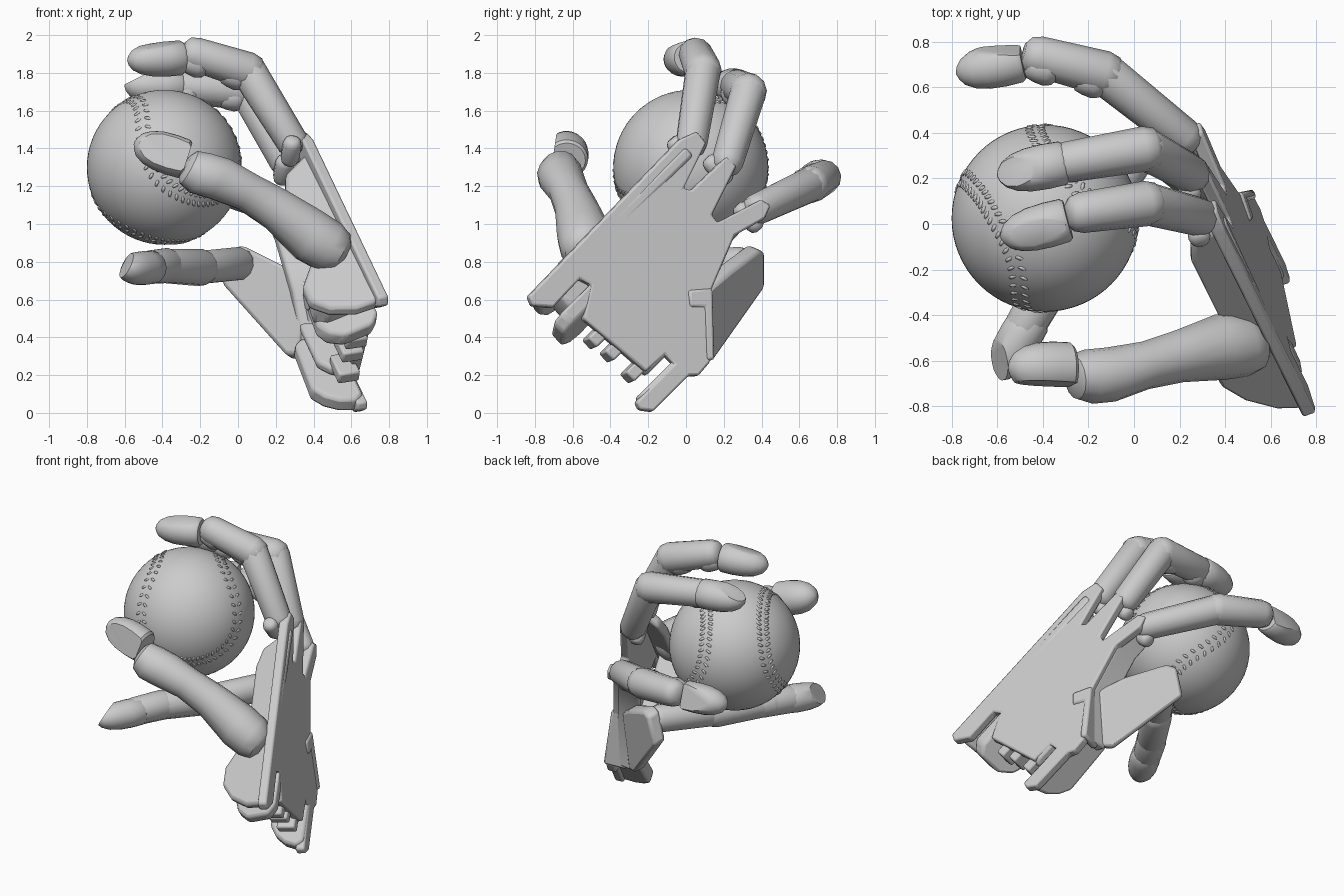
import bpy, bmesh, math
from mathutils import Vector as V, Matrix

cube = bpy.data.objects.get("Cube")
if cube:
    bpy.data.objects.remove(cube, do_unlink=True)

grey = bpy.data.materials.new("plain grey")
grey.use_nodes = True
grey.diffuse_color = (0.6, 0.6, 0.6, 1)
grey.node_tree.nodes["Principled BSDF"].inputs["Base Color"].default_value = (0.6, 0.6, 0.6, 1)

# Palm frame: N points out of the back of the hand, U to the fingers, W across
N = V((1, 0.34, 0.15)).normalized()
U = V((-0.4, 0.86, 0.85)).normalized()
W = U.cross(N).normalized()


def on_palm(y, z, depth=0):
    return V((0.78 - 0.34 * (y + 0.78) - 0.15 * (z - 0.62), y, z)) - N * depth


def finish(name, bm, angle=35, bevel=0, segments=2):
    bmesh.ops.recalc_face_normals(bm, faces=bm.faces)
    mesh = bpy.data.meshes.new(name)
    bm.to_mesh(mesh)
    bm.free()
    mesh.materials.append(grey)
    ob = bpy.data.objects.new(name, mesh)
    bpy.context.collection.objects.link(ob)
    if bevel:
        mod = ob.modifiers.new("rounded edges", "BEVEL")
        mod.width, mod.segments, mod.limit_method = bevel, segments, "ANGLE"
    bpy.ops.object.select_all(action="DESELECT")
    ob.select_set(True)
    bpy.context.view_layer.objects.active = ob
    bpy.ops.object.shade_smooth_by_angle(angle=math.radians(angle))
    return ob


def prism(name, points, offset, bevel=0.015):
    bm = bmesh.new()
    face = bm.faces.new([bm.verts.new(p) for p in points])
    out = bmesh.ops.extrude_face_region(bm, geom=[face])["geom"]
    bmesh.ops.translate(bm, vec=offset, verts=[g for g in out if isinstance(g, bmesh.types.BMVert)])
    return finish(name, bm, bevel=bevel)


def loft(name, rings, flat=1.0, sides=12, cut=None):
    """Round skin through (centre, radius) rings, optionally trimmed by a plane."""
    bm, loops = bmesh.new(), []
    axis = (rings[-1][0] - rings[0][0]).normalized()
    side = axis.cross(V((0, 0.2, 1))).normalized()
    up = side.cross(axis)
    for centre, r in rings:
        loops.append([bm.verts.new(centre + side * math.cos(a) * r + up * math.sin(a) * r * flat)
                      for a in (math.tau * (i + 0.5) / sides for i in range(sides))])
    for a, b in zip(loops, loops[1:]):
        for i in range(sides):
            bm.faces.new((a[i], a[(i + 1) % sides], b[(i + 1) % sides], b[i]))
    bm.faces.new(loops[0])
    bm.faces.new(loops[-1])
    if cut:
        geom = bm.verts[:] + bm.edges[:] + bm.faces[:]
        res = bmesh.ops.bisect_plane(bm, geom=geom, plane_co=cut[0], plane_no=cut[1], clear_outer=True)
        edges = [g for g in res["geom_cut"] if isinstance(g, bmesh.types.BMEdge)]
        bmesh.ops.holes_fill(bm, edges=edges)
    return finish(name, bm, 38)


def segment(name, a, b, ra, rb):
    a, b = V(a), V(b)
    d = (b - a).normalized()
    loft(name, [(a - d * ra * 0.75, ra * 0.5), (a - d * ra * 0.5, ra * 0.85), (a, ra),
                (b, rb), (b + d * rb * 0.5, rb * 0.85), (b + d * rb * 0.75, rb * 0.5)])


def fingertip(name, a, b, r, nail, trim=0.75):
    a, b = V(a), V(b)
    profile = ((0, 0.85), (0.05, 0.97), (0.3, 1), (0.55, 0.96), (0.75, 0.82), (0.9, 0.57), (0.97, 0.3), (1, 0.06))
    nail = V(nail).normalized()
    loft(name, [(a.lerp(b, t), r * k) for t, k in profile], 0.95, 24,
         (a.lerp(b, 0.5) + nail * r * trim, nail))


# Back of the hand, with finger webs at the top and notches at the wrist
outline = [(-.83, .62), (-.03, 1.45), (.06, 1.49), (.11, 1.43), (-.01, 1.19), (.03, 1.18),
           (.22, 1.36), (.27, 1.31), (.14, 1.05), (.17, 1.01), (.40, 1.13), (.45, 1.10),
           (.42, 1.03), (.26, .94), (.14, .66), (.13, .27), (.07, .2), (.02, .2), (-.17, .01),
           (-.24, .02), (-.26, .06), (-.06, .26), (-.11, .31), (-.21, .22), (-.54, .5),
           (-.5, .68), (-.56, .71), (-.7, .56), (-.81, .57)]
prism("palm_back", [on_palm(y, z) for y, z in outline], -N * 0.06, 0.012)


# Side walls with rounded wrist lugs, drawn as (along, depth)
def wall(name, start, inward, profile, thickness):
    origin = on_palm(*start)
    inward = V(inward).normalized()
    prism(name, [origin + U * s + inward * d for s, d in profile], thickness, 0.02)


upper_in = W * 0.35 - N
lower_in = V((-1, 0, 0))
wall("upper_wall", (-.81, .62), upper_in,
     [(.05, .01), (0, .06), (.01, .17), (.08, .3), (.18, .38), (.3, .38), (.5, .24), (.97, .25), (1.09, .21), (1.2, .01)], W * .07)
wall("upper_wrist_lug", (-.7, .5), upper_in,
     [(.06, .01), (.0, .06), (0, .22), (.06, .3), (.14, .33), (.32, .32), (.32, .01)], W * .09)
wall("upper_lug_web", (-.77, .58), upper_in, [(.15, .1), (.12, .16), (.12, .28), (.18, .34), (.36, .32), (.36, .1)], W * .14)
wall("lower_wrist_lug", (-.2, .02), lower_in,
     [(.03, .01), (-.02, .06), (-.02, .15), (.01, .22), (.07, .27), (.42, .25), (.47, .2), (.47, .01)], -W * .09)
wall("lower_wrist_inner_lug", (-.24, .17), lower_in,
     [(.08, .01), (.03, .05), (.03, .16), (.09, .22), (.4, .22), (.4, .01)], -W * .06)
rim = [on_palm(y, z, .03) for y, z in
       ((.40, 1.09), (.26, .94), (.14, .66), (.13, .3), (.07, .3), (.08, .67), (.2, .96), (.36, 1.1))]
prism("lower_wall", rim, -N * .17 + V((0, .05, 0)), .012)

# Wrist anchor blocks between the lugs
for i, (y, z) in enumerate([(-.48, .43), (-.39, .36), (-.28, .25)]):
    base = on_palm(y, z, 0.03) - U * .04
    prism(f"wrist_anchor_{i + 1}", [base, base + U * .16, base + U * .16 + W * .07, base + W * .07], -N * 0.12, 0.012)

# Thumb mount reaching out below the palm
panel = [V(p) for p in ((.40, .13, .66), (.28, .24, .75), (.06, .39, .86), (.0, .42, .85),
                        (-.05, .42, .66), (.29, .15, .28), (.36, .12, .28))]
prism("thumb_mount", panel, V((-.04, -.07, .03)), 0.02)
bridge = ((.01, .65), (.14, .66), (.15, .28), (.11, .28), (.1, .56), (.02, .56))
prism("thumb_mount_bridge", [on_palm(y, z, -.012) for y, z in bridge], -N * 0.15, 0.015)

# Three upper fingers: two links and a tip each
fingers = {
    "first": [(.29, .03, 1.43), (.055, .09, 1.81), (-.23, .05, 1.90), (-.29, .02, 1.88), (-.585, -.06, 1.865), (-.1, -.25, 1)],
    "second": [(.25, .22, 1.33), (.05, .33, 1.70), (-.30, .27, 1.73), (-.3, .27, 1.73), (-.6, .21, 1.73), (-.5, 0, 1)],
    "third": [(.22, .38, 1.08), (-.13, .66, 1.21), (-.42, .735, 1.25), (-.49, .72, 1.25), (-.78, .66, 1.23), (0, 1, .3)]}
for label, (a, b, c, d, e, nail) in fingers.items():
    segment(label + "_finger_lower_link", a, b, .085, .095)
    segment(label + "_finger_upper_link", b, c, .1, .09)
    fingertip(label + "_finger_tip", d, e, .1, nail)
    # Raised pads along the inner side of the upper link
    inward = (V((-.39, .03, 1.3)) - V(b).lerp(V(c), .5)).normalized()
    for t in (.12, .85):
        p = V(b).lerp(V(c), t) + inward * .045
        segment(f"{label}_finger_pad_{int(t * 10)}", p, p + (V(c) - V(b)).normalized() * .04, .075, .07)
    # Knuckle pin lying across the finger, under the web
    pin = V(a) - U * .06 - N * .03
    segment(label + "_finger_knuckle", pin - W * .05, pin + W * .05, .05, .05)

# Outer finger with a narrow waist
path = [((.57, -.53, .84), .06), ((.54, -.53, .85), .11), ((.48, -.53, .88), .14), ((.38, -.54, .94), .145),
        ((.2, -.58, 1.08), .115), ((.05, -.62, 1.17), .105), ((-.1, -.66, 1.24), .12),
        ((-.2, -.67, 1.27), .12), ((-.26, -.67, 1.3), .1), ((-.28, -.67, 1.31), .06)]
loft("outer_finger_link", [(V(p), r) for p, r in path], sides=14)
fingertip("outer_finger_tip", (-.27, -.63, 1.34), (-.55, -.63, 1.43), .115, (0, -1, .15), .6)

# Thumb running beneath the ball
segment("thumb_lower_link", (0, .29, .79), (-.2, -.02, .77), .09, .09)
segment("thumb_upper_link", (-.2, -.02, .77), (-.42, -.34, .78), .1, .09)
segment("thumb_end_link", (-.38, -.28, .78), (-.48, -.45, .77), .095, .09)
fingertip("thumb_tip", (-.45, -.41, .77), (-.61, -.68, .76), .095, (-.7, -.2, .4))

# Ball
centre, radius = V((-.39, .025, 1.3)), .41
bm = bmesh.new()
bmesh.ops.create_uvsphere(bm, u_segments=64, v_segments=32, radius=radius, matrix=Matrix.Translation(centre))
finish("ball", bm)

# Paired raised stitches along the looping seam
turn = Matrix.Rotation(math.radians(35), 3, "Z") @ Matrix.Rotation(math.radians(-40), 3, "X")


def seam(t):
    tilt = math.pi / 2 - (math.pi / 2 - .44) * math.cos(t)
    spin = t / 2 + .44 * math.sin(2 * t)
    return turn @ V((math.sin(tilt) * math.cos(spin), math.sin(tilt) * math.sin(spin), math.cos(tilt)))


bm = bmesh.new()
count = 108
for i in range(count):
    t = 2 * math.tau * i / count
    out = seam(t).normalized()
    along = (seam(t + .01) - seam(t - .01)).normalized()
    across = out.cross(along)
    for s in (-1, 1):
        length = (across + along * s * .5).normalized()
        frame = Matrix((length, out.cross(length), out)).transposed().to_4x4()
        place = Matrix.Translation(centre + (out * radius + across * s * .026).normalized() * radius)
        bmesh.ops.create_icosphere(bm, subdivisions=1, radius=1,
                                   matrix=place @ frame @ Matrix.Diagonal((.022, .01, .006, 1)))
finish("ball_stitches", bm, 60)
